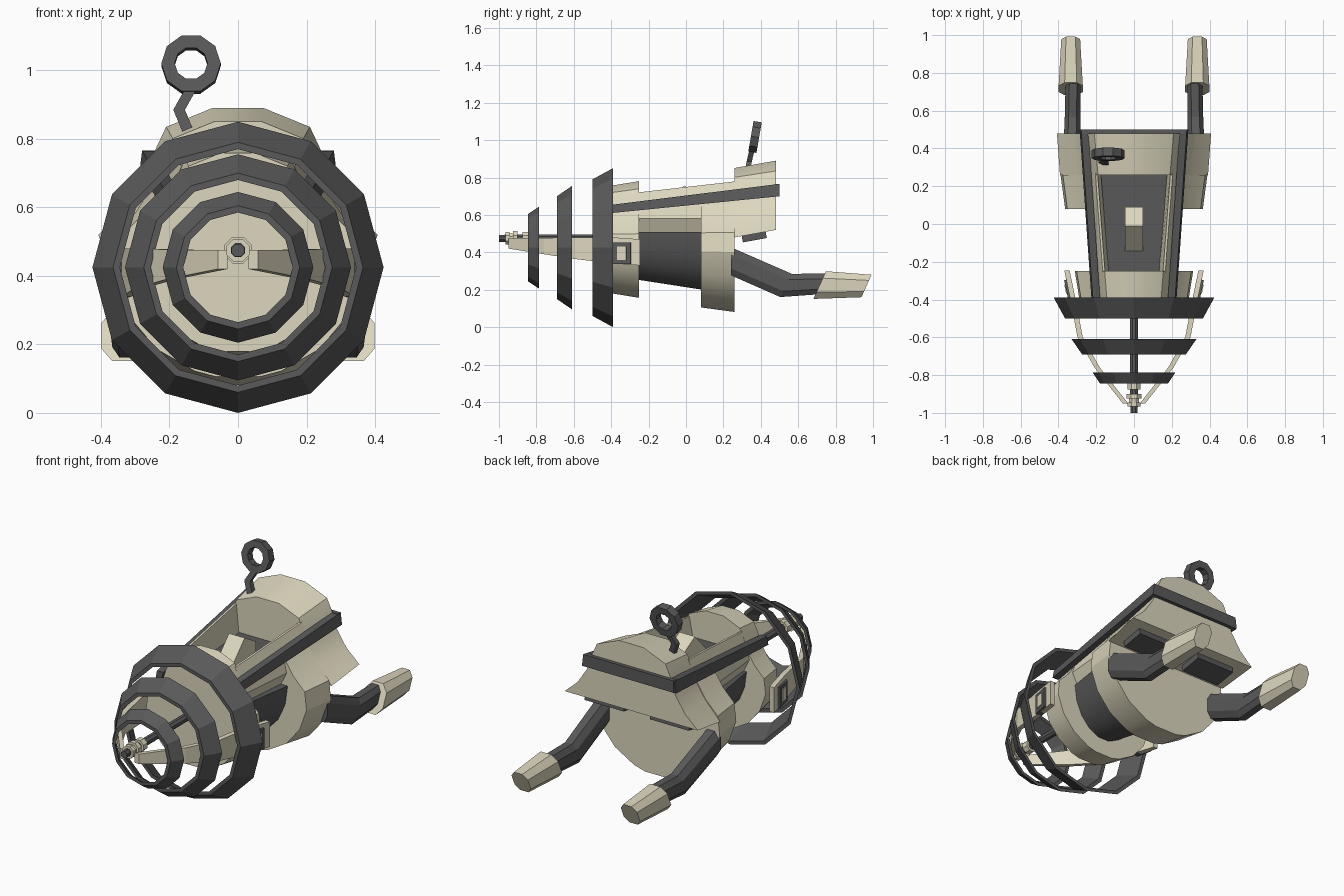
import bpy, bmesh, math
from mathutils import Vector, Matrix

if "Cube" in bpy.data.objects:
    bpy.data.objects.remove(bpy.data.objects["Cube"])


def material(name, c):
    m = bpy.data.materials.new(name)
    m.diffuse_color = (*c, 1)
    m.use_nodes = True
    m.node_tree.nodes["Principled BSDF"].inputs["Base Color"].default_value = m.diffuse_color
    return m


TAN = material("tan", (0.72, 0.68, 0.51))
DARK = material("dark", (0.10, 0.10, 0.10))
CZ = 0.47


def finish(name, bm, mat, smooth=False):
    bmesh.ops.recalc_face_normals(bm, faces=bm.faces)
    me = bpy.data.meshes.new(name)
    bm.to_mesh(me)
    bm.free()
    me.materials.append(mat)
    ob = bpy.data.objects.new(name, me)
    bpy.context.collection.objects.link(ob)
    if smooth:
        bpy.ops.object.select_all(action='DESELECT')
        ob.select_set(True)
        bpy.context.view_layer.objects.active = ob
        bpy.ops.object.shade_smooth_by_angle(angle=math.radians(25))
    return ob


def loft(name, rings, mat, closed=False, smooth=False):
    """Skin a list of 3D point loops; capped, or joined end to start."""
    bm = bmesh.new()
    vs = [[bm.verts.new(p) for p in r] for r in rings]
    n = len(vs[0])
    pairs = list(zip(vs, vs[1:])) + ([(vs[-1], vs[0])] if closed else [])
    for a, b in pairs:
        for i in range(n):
            j = (i + 1) % n
            bm.faces.new((a[i], a[j], b[j], b[i]))
    if not closed:
        bm.faces.new(vs[0][::-1])
        bm.faces.new(vs[-1])
    return finish(name, bm, mat, smooth)


def sym(y, half):
    """Half outline (x, z) to a mirrored loop at depth y."""
    return [(x, y, z) for x, z in half] + [(-x, y, z) for x, z in reversed(half)]


def circle(y, r, n, z=CZ, off=0.0):
    return [(r * math.sin(2 * math.pi * (i + off) / n), y,
             z + r * math.cos(2 * math.pi * (i + off) / n)) for i in range(n)]


def octagon(x, y, z, w, h, k=0.0):
    pts = [(.5, 1), (1, .5), (1, -.5), (.5, -1), (-.5, -1), (-1, -.5), (-1, .5), (-.5, 1)]
    return [(x + w * a, y + k * h * b, z + h * b) for a, b in pts]


def box(name, c, s, mat, rx=0.0, rz=0.0):
    bm = bmesh.new()
    m = (Matrix.Translation(c) @ Matrix.Rotation(rz, 4, 'Z') @ Matrix.Rotation(rx, 4, 'X')
         @ Matrix.Diagonal((*s, 1)))
    bmesh.ops.create_cube(bm, size=1, matrix=m)
    return finish(name, bm, mat)


# Hull outline: rounded top, pinched at the rail, flaring to a round belly
UPPER = [(.075, .42), (.21, .365), (.25, .28), (.27, .21), (.33, .12), (.41, .04)]


def upper(r):
    return [(x * r / .43, CZ + z * r / .43) for x, z in UPPER]


def belly(r):
    return [(r * math.cos(math.radians(a)), CZ - r * math.sin(math.radians(a)))
            for a in (10, 30, 50, 70, 80)]


# Front collar
loft("front_collar", [sym(y, upper(r) + belly(r)) for y, r in ((-.39, .295), (-.25, .318))],
     TAN, smooth=True)

# Recessed dark lower midsection
loft("lower_midsection", [sym(y, [(w * math.cos(math.radians(a)), .51 - d * math.sin(math.radians(a)))
                                  for a in (0, 20, 40, 60, 80)])
                          for y, w, d in ((-.26, .195, .26), (.09, .25, .315))], DARK, smooth=True)


# Open cockpit tub
def tub(y, r, rim, top, floor):
    u = upper(r)
    x3 = u[3][0]
    return sym(y, [(floor, .60), (rim - .012, top), (rim, top), u[2], u[3],
                   (x3 + .015, .58), (x3 - .03, .49)])


loft("cockpit_tub", [tub(-.26, .315, .165, .72, .13), tub(.27, .39, .205, .78, .175)], TAN)
loft("cockpit_floor", [sym(-.25, [(.135, .615), (.125, .58)]),
                       sym(.262, [(.175, .625), (.165, .58)])], DARK)
loft("control_wedge", [[(x, -.16, .60), (x, -.01, .757), (x, .09, .70), (x, .09, .60)]
                       for x in (-.048, .048)], TAN)

# Rear lower hull
loft("rear_lower_hull", [sym(y, [(.18, .57)] + upper(r)[3:] + belly(r))
                         for y, r in ((.08, .37), (.26, .395))], TAN, smooth=True)

# Raised rear hood that overhangs the legs
loft("rear_hood", [sym(y, upper(r)[:-1] + [(x, b)]) for y, r, x, b in
                   ((.26, .39, .392, .48), (.48, .43, .408, .52))], TAN, smooth=True)

for s in (-1, 1):
    side = "right" if s > 0 else "left"
    # Vents under the hood
    box("under_vent_" + side, (s * .2, .365, .482), (.24, .13, .035), DARK, rx=.18)

    # Side rail
    loft("rail_" + side, [[(s * (x - .018), y, z - h), (s * (x + .02), y, z - h),
                           (s * (x + .012), y, z + h), (s * (x - .026), y, z + h)]
                          for x, y, z, h in ((.205, -.4, .632, .022), (.268, .5, .733, .033))], DARK)

    # Nose strut ending in a side plate
    path = [(-.95, .045, .42, .475), (-.76, .195, .39, .477), (-.6, .285, .365, .48),
            (-.39, .325, .34, .48), (-.245, .355, .33, .47)]
    loft("nose_strut_" + side, [[(s * (x - .014), y, a), (s * (x + .014), y, a),
                                 (s * (x + .014), y, b), (s * (x - .014), y, b)]
                                for y, x, a, b in path], TAN)
    ang = -s * .2
    box("window_frame_" + side, (s * .343, -.34, .395), (.035, .095, .115), DARK, rz=ang)
    box("window_pane_" + side, (s * .344, -.34, .395), (.042, .05, .07), TAN, rz=ang)

    # Bent leg and its foot cap
    loft("leg_" + side, [octagon(s * x, y, z, w, h, k) for x, y, z, w, h, k in
                         ((.335, .24, .352, .047, .075, 0), (.325, .535, .223, .042, .062, .5),
                          (.322, .75, .232, .040, .055, .4))], DARK)
    loft("foot_" + side, [octagon(s * x, y, z, w, h, .45) for x, y, z, w, h in
                          ((.335, .715, .225, .064, .074), (.335, .965, .22, .050, .060))], TAN)

# Rail across the back
box("rail_back", (0, .488, .733), (.55, .025, .065), DARK)

# Three tapered guard rings
for i, (y0, y1, r0, r1) in enumerate(((-.50, -.39, .365, .425), (-.69, -.61, .275, .33),
                                      (-.845, -.785, .18, .22))):
    t = .02
    loft(f"guard_ring_{i + 1}", [circle(y0, r0, 12, .425), circle(y1, r1, 12, .425),
                                 circle(y1, r1 - t, 12, .425), circle(y0, r0 - t, 12, .425)],
         DARK, closed=True)

# Spindle with stepped nose collars
for name, y0, y1, r, mat in (("spindle_shaft", -.97, -.38, .022, DARK), ("spindle_tip", -1, -.96, .02, DARK),
                             ("nose_collar_front", -.965, -.945, .036, TAN),
                             ("nose_hub", -.945, -.925, .028, TAN),
                             ("nose_collar_middle", -.925, -.90, .042, TAN),
                             ("nose_collar_back", -.875, -.84, .036, TAN)):
    loft(name, [circle(y0, r, 8, .475, .5), circle(y1, r, 8, .475, .5)], mat)

# Bent aerial stem and loop, one side only
loft("aerial_stem", [[(x - .017, y - .014, z), (x + .017, y - .014, z),
                      (x + .017, y + .014, z), (x - .017, y + .014, z)]
                     for x, y, z in ((-.145, .325, .82), (-.172, .338, .885), (-.138, .352, .945))], DARK)
loop = loft("aerial_loop", [circle(a, r, 10, 0, .5) for a, r in
                            ((-.022, .087), (.022, .087), (.022, .048), (-.022, .048))],
            DARK, closed=True)
loop.data.transform(Matrix.Translation((-.137, .369, 1.017)) @ Matrix.Rotation(-.17, 4, 'X'))
